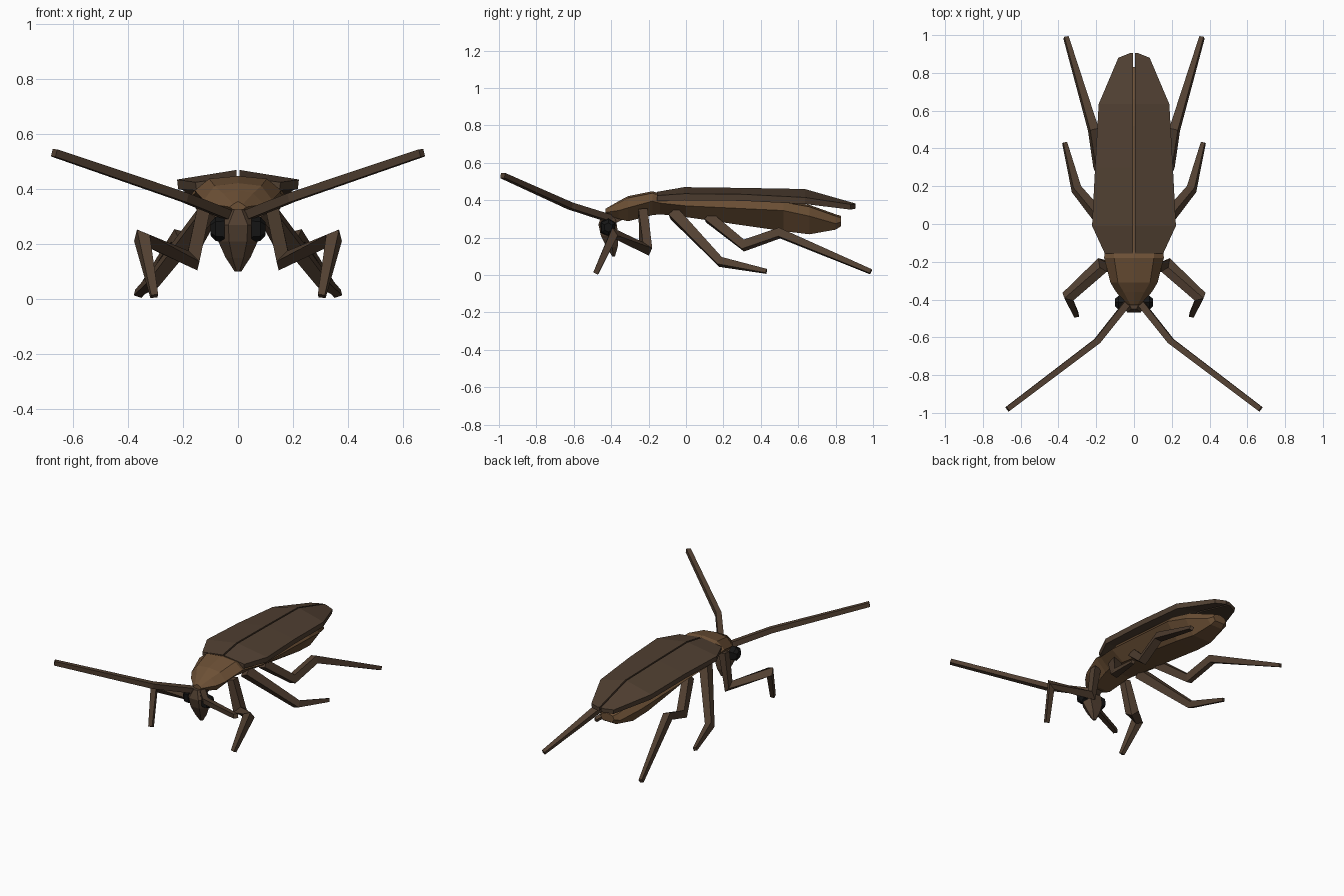
import bpy, bmesh
from mathutils import Vector

if "Cube" in bpy.data.objects:
    bpy.data.objects.remove(bpy.data.objects["Cube"])


def material(name, color):
    m = bpy.data.materials.new(name)
    m.diffuse_color = (*color, 1)
    m.use_nodes = True
    m.node_tree.nodes["Principled BSDF"].inputs["Base Color"].default_value = m.diffuse_color
    return m


SHELL = material("warm_brown", (0.15, 0.08, 0.036))
WING = material("dark_brown", (0.080, 0.050, 0.031))
LIMB = material("limb_brown", (0.084, 0.051, 0.031))
BLACK = material("black", (0.008, 0.008, 0.008))


def loft(name, rings, mat):
    """Skin a list of equal-length point rings, capping both ends."""
    bm = bmesh.new()
    vs = [[bm.verts.new(p) for p in r] for r in rings]
    n = len(vs[0])
    for a, b in zip(vs, vs[1:]):
        for i in range(n):
            j = (i + 1) % n
            bm.faces.new((a[i], a[j], b[j], b[i]))
    bm.faces.new(vs[0])
    bm.faces.new(vs[-1])
    bmesh.ops.recalc_face_normals(bm, faces=bm.faces)
    me = bpy.data.meshes.new(name)
    bm.to_mesh(me)
    bm.free()
    me.materials.append(mat)
    ob = bpy.data.objects.new(name, me)
    bpy.context.collection.objects.link(ob)
    return ob


def limb(name, pts, radii, mat, side):
    """Square tapered tube with mitred joints; side mirrors it in x."""
    pts = [Vector((x * side, y, z)) for x, y, z in pts]
    rings = []
    for i, p in enumerate(pts):
        d1 = (p - pts[max(i - 1, 0)]).normalized()
        d2 = (pts[min(i + 1, len(pts) - 1)] - p).normalized()
        t = (d1 + d2).normalized()
        u = t.cross(Vector((side, 0, 0.25))).normalized()
        v = t.cross(u)
        r = radii[i]
        rings.append([p + r * (a * u + b * v)
                      for a, b in ((1, 1), (1, -1), (-1, -1), (-1, 1))])
    return loft(name, rings, mat)


# Body: y, top half-width, top z, side half-width, side z, bottom half-width, bottom z
sections = [
    (-0.43, .018, .345, .030, .335, .018, .325),
    (-0.36, .055, .385, .095, .345, .045, .300),
    (-0.31, .085, .412, .125, .360, .060, .288),
    (-0.18, .105, .438, .158, .395, .080, .320),
    (-0.14, .105, .425, .155, .385, .085, .325),
    (0.00, .140, .415, .180, .370, .090, .310),
    (0.52, .125, .390, .165, .345, .085, .235),
    (0.66, .105, .365, .135, .315, .070, .218),
    (0.80, .055, .315, .075, .275, .045, .243),
    (0.83, .040, .306, .050, .285, .035, .262),
]
loft("body", [[(-wt, y, zt), (0, y, zt + .01), (wt, y, zt), (ws, y, zs),
               (wb, y, zb), (-wb, y, zb), (-ws, y, zs)]
              for y, wt, zt, ws, zs, wb, zb in sections], SHELL)

# Head: z, half-width, front y, back y
head = [(.325, .030, -.45, -.385), (.27, .078, -.468, -.37),
        (.21, .072, -.455, -.362), (.15, .045, -.425, -.365),
        (.10, .012, -.395, -.380)]
loft("head", [[(-w * .45, f, z), (w * .45, f, z), (w, (f + b) / 2, z),
               (w * .6, b, z), (-w * .6, b, z), (-w, (f + b) / 2, z)]
              for z, w, f, b in head], LIMB)
loft("neck", [[(x, y, z + dz) for x, dz in ((-.03, -.03), (.03, -.03), (.03, .02), (-.03, .02))]
              for y, z in ((-.41, .29), (-.33, .33))], LIMB)

# Wing cases: y, outer half-width, inner top z, outer top z, edge thickness
wing = [(-.155, .155, .445, .425, .030), (-.01, .222, .470, .435, .035),
        (.30, .206, .466, .432, .035), (.635, .187, .460, .415, .035),
        (.88, .083, .390, .378, .028), (.905, .020, .383, .380, .025)]

for side, label in ((-1, "left"), (1, "right")):
    loft(label + "_wing",
         [[(side * .005, y, zi), (side * w, y, zo),
           (side * (w - .004), y, zo - t), (side * .005, y, zi - t)]
          for y, w, zi, zo, t in wing], WING)

    # Eye: faceted wedge on the side of the head
    loft(label + "_eye",
         [[(side * x, -.415 + a * s, .255 + b * s)
           for a, b in ((-.9, .6), (0, 1), (.8, .5), (.7, -.6), (0, -1), (-.8, -.6))]
          for x, s in ((.05, .048), (.082, .044), (.1, .024))], BLACK)

    # Antennae and three pairs of legs
    limb(label + "_antenna", [(.02, -.40, .300), (.195, -.62, .370), (.67, -.98, .532)],
         (.018, .017, .014), LIMB, side)
    limb(label + "_front_leg", [(.12, -.23, .35), (.165, -.215, .14),
                                (.35, -.385, .222), (.305, -.482, .010)],
         (.024, .030, .026, .013), LIMB, side)
    limb(label + "_middle_leg", [(.10, -.065, .33), (.305, .185, .070), (.367, .43, .02)],
         (.030, .022, .011), LIMB, side)
    limb(label + "_hind_leg", [(.10, .12, .31), (.185, .31, .158),
                               (.215, .50, .225), (.36, .988, .018)],
         (.026, .026, .024, .012), LIMB, side)
